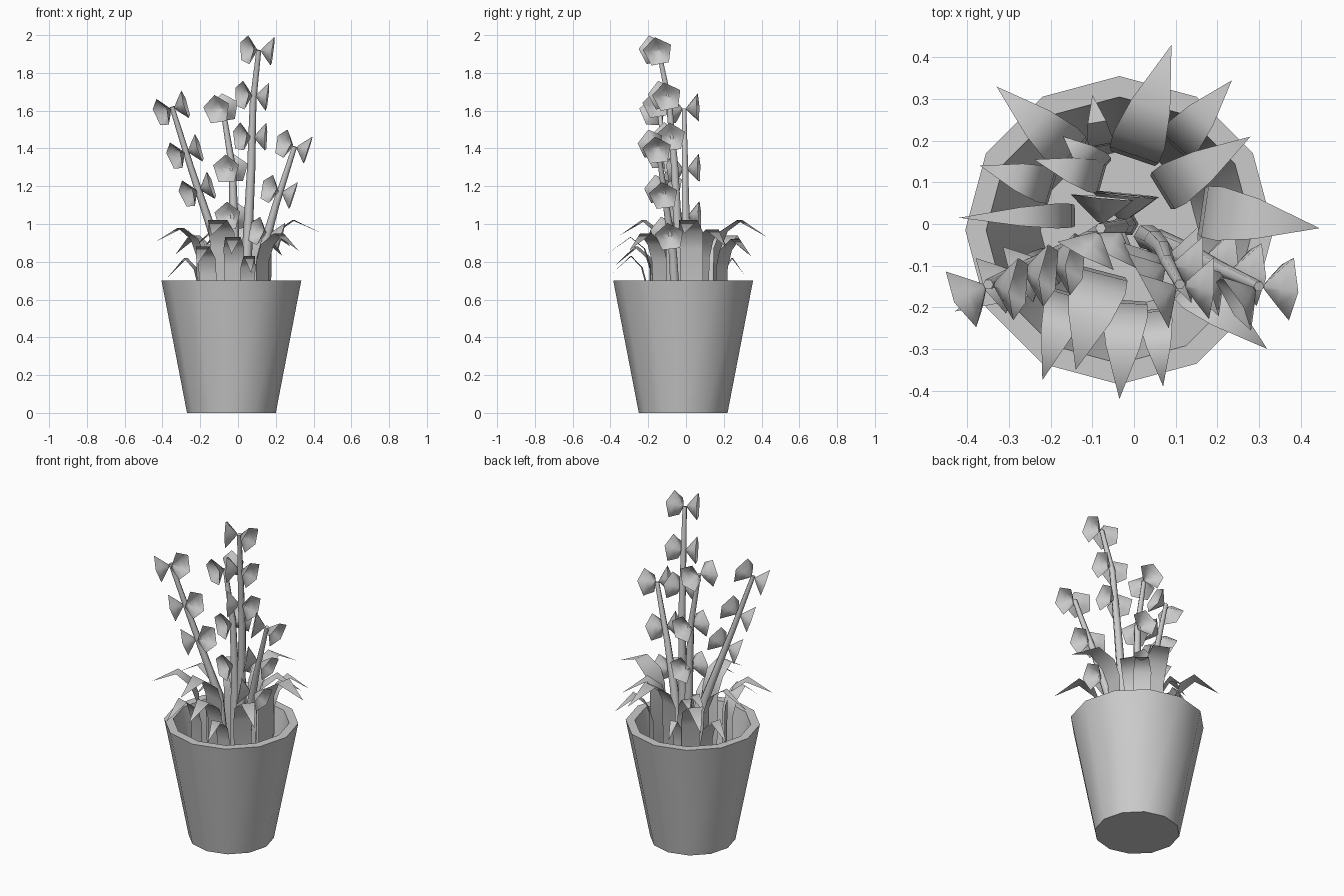
import bpy, bmesh, math
from mathutils import Vector

if "Cube" in bpy.data.objects:
    bpy.data.objects.remove(bpy.data.objects["Cube"])


def make_mesh(name, verts, faces, angle=40):
    me = bpy.data.meshes.new(name)
    me.from_pydata([tuple(v) for v in verts], [], faces)
    ob = bpy.data.objects.new(name, me)
    bpy.context.collection.objects.link(ob)
    bpy.ops.object.select_all(action='DESELECT')
    ob.select_set(True)
    bpy.context.view_layer.objects.active = ob
    bpy.ops.object.shade_smooth_by_angle(angle=math.radians(angle))
    return ob


def loft(rings, cap_start=False, cap_end=False):
    """Join equal closed rings with quads."""
    n = len(rings[0])
    verts = [v for r in rings for v in r]
    faces = [(i * n + j, i * n + (j + 1) % n, (i + 1) * n + (j + 1) % n, (i + 1) * n + j)
             for i in range(len(rings) - 1) for j in range(n)]
    if cap_start:
        faces.append(tuple(reversed(range(n))))
    if cap_end:
        faces.append(tuple(range(len(verts) - n, len(verts))))
    return verts, faces


def ring(center, radius, n, u=Vector((1, 0, 0)), v=Vector((0, 1, 0)), start=0.0):
    return [center + radius * (u * math.cos(start + 2 * math.pi * k / n)
                               + v * math.sin(start + 2 * math.pi * k / n)) for k in range(n)]


# Twelve-sided hollow pot
profile = [(0.235, 0.0), (0.37, 0.70), (0.32, 0.70), (0.19, 0.05)]
rings = [ring(Vector((-0.035, -0.015, z)), r, 12) for r, z in profile]
make_mesh("pot", *loft(rings, True, True))

# Leaves: base x, y, tip x, y, width, peak height, tip height
leaves = [
    (0.00, 0.165, 0.09, 0.43, 0.13, 1.02, 0.93),
    (0.10, 0.19, 0.235, 0.345, 0.10, 0.92, 0.83),
    (0.07, 0.08, 0.28, 0.21, 0.11, 0.97, 0.88),
    (0.17, 0.03, 0.445, -0.01, 0.13, 1.02, 0.95),
    (0.13, -0.14, 0.32, -0.30, 0.11, 0.95, 0.86),
    (0.05, -0.21, 0.07, -0.39, 0.08, 0.83, 0.74),
    (-0.02, -0.19, -0.035, -0.42, 0.11, 0.93, 0.84),
    (-0.08, -0.12, -0.14, -0.35, 0.14, 1.02, 0.94),
    (-0.16, -0.17, -0.22, -0.375, 0.10, 0.88, 0.78),
    (-0.20, -0.10, -0.43, -0.21, 0.10, 0.98, 0.91),
    (-0.15, 0.02, -0.42, 0.015, 0.06, 0.97, 0.88),
    (-0.20, 0.09, -0.37, 0.14, 0.09, 0.82, 0.72),
    (-0.15, 0.17, -0.33, 0.33, 0.11, 0.94, 0.84),
    (-0.08, 0.11, -0.24, 0.155, 0.08, 0.95, 0.87),
    (-0.08, 0.13, -0.17, 0.21, 0.08, 0.93, 0.89),
    (-0.08, 0.19, -0.10, 0.31, 0.06, 0.82, 0.73),
]
for i, (bx, by, tx, ty, w, peak, tip) in enumerate(leaves):
    base, end = Vector((bx, by, 0)), Vector((tx, ty, 0))
    out = (end - base).normalized()
    side = Vector((-out.y, out.x, 0))
    verts = []
    for t, z, k in ((-0.03, 0.38, 0.85), (0.0, peak - 0.15, 0.95), (0.13, peak - 0.06, 1.0), (0.45, peak, 0.75)):
        c = base.lerp(end, t) + Vector((0, 0, z))
        verts += [c - side * w * k / 2, c + side * w * k / 2]
    verts.append(end + Vector((0, 0, tip)))
    faces = [(0, 1, 3, 2), (2, 3, 5, 4), (4, 5, 7, 6), (6, 7, 8)]
    make_mesh(f"leaf_{i + 1}", verts, faces, 100)


def stem(name, pts):
    """Six-sided tapering tube along the points."""
    rs = []
    for i, p in enumerate(pts):
        d = (pts[min(i + 1, len(pts) - 1)] - pts[max(i - 1, 0)]).normalized()
        u = Vector((0, 1, 0)).cross(d).normalized()
        rs.append(ring(p, 0.031 - 0.018 * i / (len(pts) - 1), 6, u, d.cross(u)))
    make_mesh(name, *loft(rs, True, True), 70)


def flower(name, apex, axis, up):
    """Open five-sided bell with its point on the stem."""
    axis = axis.normalized()
    u = axis.cross(up).normalized()
    v = u.cross(axis)
    rs = [ring(apex + axis * d, r, 5, u, v, math.pi / 2)
          for d, r in ((0.0, 0.008), (0.03, 0.045), (0.06, 0.08))]
    make_mesh(name, *loft(rs, True), 80)


def point_at(pts, z):
    for a, b in zip(pts, pts[1:]):
        if z <= b.z:
            break
    return a.lerp(b, (z - a.z) / (b.z - a.z)), (b - a).normalized()


# Flower spikes: path, flower heights, the two facing directions
SIDEWAYS = ((1, -0.08, 0), (-0.88, -0.48, 0))
spikes = {
    "left": ([(-0.06, -0.02, 0.35), (-0.10, -0.04, 0.85), (-0.15, -0.06, 1.0),
              (-0.25, -0.10, 1.3), (-0.35, -0.145, 1.62)], (1.61, 1.38, 1.18), SIDEWAYS),
    "back": ([(-0.02, 0, 0.35), (-0.02, 0, 0.95), (-0.03, -0.005, 1.3), (-0.08, -0.01, 1.61)],
             (1.61, 1.29, 1.04), ((0.1, 1, 0), (-0.45, -0.9, 0))),
    "tall": ([(0.03, -0.03, 0.35), (0.05, -0.04, 0.9), (0.07, -0.06, 1.3),
              (0.08, -0.09, 1.65), (0.11, -0.145, 1.92)], (1.92, 1.68, 1.46), SIDEWAYS),
    "right": ([(0.05, -0.04, 0.35), (0.13, -0.07, 0.85), (0.20, -0.105, 1.1), (0.30, -0.15, 1.41)],
              (1.41, 1.17, 0.95), SIDEWAYS),
}
for key, (path, heights, dirs) in spikes.items():
    pts = [Vector(p) for p in path]
    stem(f"stem_{key}", pts)
    for i, z in enumerate(heights):
        p, d = point_at(pts, z)
        for j, face in enumerate(dirs):
            a = Vector(face)
            a = (a - d * a.dot(d)).normalized()
            flower(f"flower_{key}_{i + 1}_{j + 1}", p + a * 0.014, a, d)
